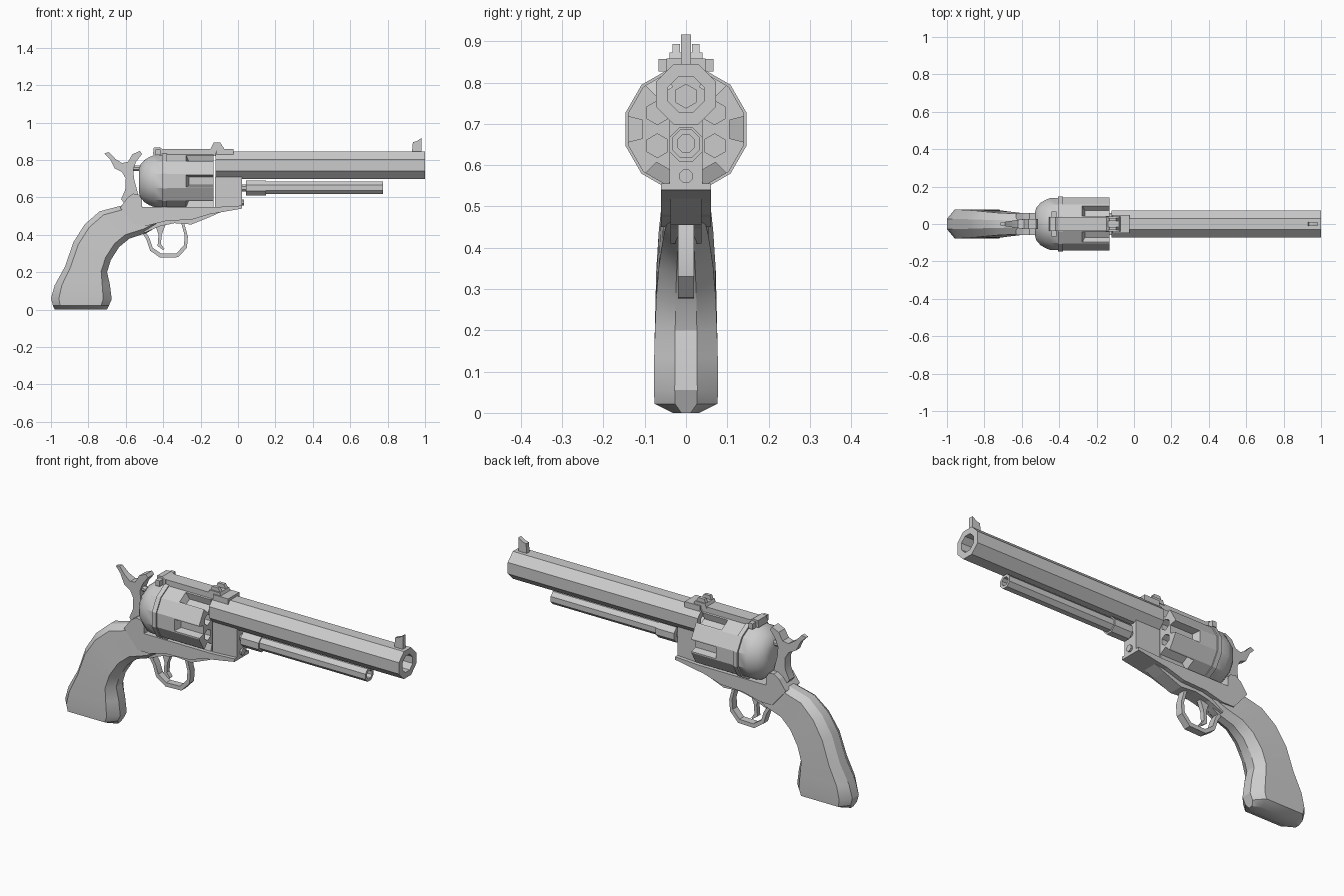
import bpy, bmesh
from math import cos, sin, pi
from mathutils import Matrix

if "Cube" in bpy.data.objects:
    bpy.data.objects.remove(bpy.data.objects["Cube"])

steel = bpy.data.materials.new("plain grey")
steel.use_nodes = True
GREY = (0.6, 0.6, 0.6, 1)
steel.diffuse_color = GREY
steel.node_tree.nodes["Principled BSDF"].inputs["Base Color"].default_value = GREY


def finish(name, bm, smooth=None):
    """Turn a bmesh into a grey object, optionally smooth below an angle."""
    bmesh.ops.recalc_face_normals(bm, faces=bm.faces)
    mesh = bpy.data.meshes.new(name)
    bm.to_mesh(mesh)
    bm.free()
    mesh.materials.append(steel)
    obj = bpy.data.objects.new(name, mesh)
    bpy.context.collection.objects.link(obj)
    if smooth:
        bpy.ops.object.select_all(action='DESELECT')
        obj.select_set(True)
        bpy.context.view_layer.objects.active = obj
        bpy.ops.object.shade_smooth_by_angle(angle=smooth)
    return obj


def skin(bm, rings, closed=False):
    """Bridge rings of equal length; cap the ends or close the loop."""
    loops = [[bm.verts.new(p) for p in ring] for ring in rings]
    n = len(loops[0])
    pairs = list(zip(loops, loops[1:]))
    if closed:
        pairs.append((loops[-1], loops[0]))
    else:
        bm.faces.new(loops[0])
        bm.faces.new(loops[-1])
    for a, b in pairs:
        for i in range(n):
            j = (i + 1) % n
            bm.faces.new((a[i], a[j], b[j], b[i]))


def lathe_rings(profile, sides, z, y=0):
    """Polygonal rings along x, r being the distance to the flats."""
    angles = [(i + 0.5) * 2 * pi / sides for i in range(sides)]
    k = 1 / cos(pi / sides)
    return [[(x, y + r * k * cos(a), z + r * k * sin(a)) for a in angles]
            for x, r in profile]


def lathe(name, profile, sides, z, closed=False, y=0, smooth=None):
    bm = bmesh.new()
    skin(bm, lathe_rings(profile, sides, z, y), closed)
    return finish(name, bm, smooth)


def prism(name, outline, half, smooth=None):
    """Side outline in x, z made solid; half is a width or a rule on x."""
    width = half if callable(half) else lambda x: half
    bm = bmesh.new()
    skin(bm, [[(x, s * width(x), z) for x, z in outline] for s in (-1, 1)])
    return finish(name, bm, smooth)


def box(name, x0, x1, half, z0, z1):
    return prism(name, [(x0, z0), (x1, z0), (x1, z1), (x0, z1)], half)


# Barrel, hollow octagon, with front sight
BARREL_Z = 0.772
lathe("barrel", [(-0.12, 0.073), (1, 0.073), (1, 0.043), (-0.12, 0.043)],
      8, BARREL_Z, closed=True)
prism("front_sight", [(0.93, 0.84), (0.98, 0.84), (0.98, 0.917), (0.955, 0.9),
                      (0.935, 0.895)], 0.012)

# Ejector rod housing below the barrel
lathe("ejector_housing", [(0.14, 0.034), (0.775, 0.034), (0.775, 0.021), (0.7, 0.021)],
      8, 0.652)
lathe("ejector_collar", [(0.043, 0.041), (0.15, 0.041)], 8, 0.65)
lathe("ejector_shaft", [(0, 0.018), (0.06, 0.018)], 8, 0.65)
lathe("cylinder_pin", [(0, 0.016), (0.032, 0.016)], 8, 0.573)

# Cylinder with six flutes and six chambers
AXIS = 0.687
cylinder = lathe("cylinder", [(-0.385, 0.141), (-0.28, 0.141), (-0.13, 0.141)], 12, AXIS)
bm = bmesh.new()
for i in range(6):
    a = i * pi / 3
    start = len(bm.verts)
    skin(bm, [[(x, r, -w), (-0.1, r, -w), (-0.1, r, w), (x, r, w)]
              for r, w, x in ((0.105, 0.022, -0.262), (0.16, 0.036, -0.285))])
    bm.verts.ensure_lookup_table()
    spin = Matrix.Translation((0, 0, AXIS)) @ Matrix.Rotation(a, 4, 'X')
    bmesh.ops.transform(bm, matrix=spin, verts=bm.verts[start:])
    b = a + pi / 6
    skin(bm, lathe_rings([(-0.3, 0.025), (-0.1, 0.025)], 6,
                         AXIS + 0.08 * sin(b), 0.08 * cos(b)))
cutter = finish("cylinder_cutter", bm)
cutter.hide_render = True
mod = cylinder.modifiers.new("cuts", 'BOOLEAN')
mod.operation = 'DIFFERENCE'
mod.solver = 'EXACT'
mod.object = cutter
bpy.context.view_layer.objects.active = cylinder
bpy.ops.object.modifier_apply(modifier=mod.name)
bpy.data.objects.remove(cutter)

lathe("cylinder_band", [(-0.405, 0.147), (-0.38, 0.147)], 12, AXIS)
lathe("recoil_shield", [(-0.53, 0.06), (-0.522, 0.088), (-0.5, 0.113), (-0.475, 0.128),
                        (-0.45, 0.138), (-0.4, 0.138)], 12, AXIS, smooth=0.5)

# Frame: top strap, front block, lower body
box("top_strap", -0.42, -0.1, 0.037, 0.82, 0.858)
box("strap_front", -0.115, -0.025, 0.047, 0.825, 0.858)
box("strap_rear_plate", -0.44, -0.415, 0.067, 0.827, 0.857)
prism("rear_lip", [(-0.455, 0.83), (-0.4, 0.83), (-0.4, 0.855), (-0.42, 0.868),
                   (-0.45, 0.866)], 0.038)
box("front_block", -0.122, 0.022, 0.04, 0.54, 0.71)
prism("lower_frame",
      [(-0.63, 0.545), (-0.59, 0.6), (-0.56, 0.62), (-0.53, 0.615), (-0.513, 0.59),
       (-0.513, 0.548), (-0.12, 0.548), (0.022, 0.556), (0.022, 0.54), (-0.15, 0.51),
       (-0.25, 0.48), (-0.38, 0.475), (-0.48, 0.45), (-0.55, 0.45)], 0.06)
prism("frame_underside",
      [(-0.52, 0.5), (-0.05, 0.54), (-0.15, 0.495), (-0.25, 0.455), (-0.34, 0.462),
       (-0.42, 0.445), (-0.5, 0.41)], 0.038)

# Rear sight: a base and two ears
prism("rear_sight_base", [(-0.15, 0.85), (-0.07, 0.85), (-0.08, 0.873), (-0.14, 0.873)],
      0.04)
for side in (-1, 1):
    ear = prism("rear_sight_ear", [(-0.145, 0.86), (-0.075, 0.86), (-0.095, 0.893),
                                   (-0.13, 0.893)], 0.009)
    ear.location.y = side * 0.024

# Hammer, with a spur that narrows to its tip
prism("hammer",
      [(-0.715, 0.835), (-0.69, 0.842), (-0.655, 0.805), (-0.62, 0.783), (-0.588, 0.79),
       (-0.565, 0.83), (-0.525, 0.848), (-0.513, 0.832), (-0.545, 0.79), (-0.56, 0.75),
       (-0.556, 0.7), (-0.535, 0.62), (-0.56, 0.57), (-0.61, 0.57), (-0.625, 0.59),
       (-0.603, 0.64), (-0.6, 0.7), (-0.62, 0.735), (-0.66, 0.755), (-0.685, 0.805)],
      lambda x: min(0.026, 0.008 + 0.15 * (x + 0.715)), smooth=0.5)
lathe("firing_pin", [(-0.57, 0.014), (-0.49, 0.014)], 8, 0.755)

# Trigger and its guard
guard = [(-0.53, 0.44), (-0.49, 0.375), (-0.47, 0.315), (-0.415, 0.277), (-0.32, 0.28),
         (-0.273, 0.33), (-0.268, 0.39), (-0.29, 0.47)]
centre = (-0.38, 0.42)
inner = [tuple(c + (v - c) * 0.85 for v, c in zip(p, centre)) for p in guard]
prism("trigger_guard", guard + inner[::-1], 0.019, smooth=0.6)
prism("trigger", [(-0.445, 0.46), (-0.425, 0.4), (-0.43, 0.34), (-0.4, 0.318),
                  (-0.394, 0.325), (-0.412, 0.35), (-0.408, 0.4), (-0.385, 0.46)], 0.012)

# Grip: sections from butt to frame as (back, front, half width)
grip = [((-0.98, 0), (-0.70, 0), 0.032),
        ((-0.99, 0.022), (-0.69, 0.022), 0.076),
        ((-1.0, 0.06), (-0.675, 0.055), 0.078),
        ((-0.98, 0.13), (-0.685, 0.135), 0.077),
        ((-0.925, 0.23), (-0.70, 0.2), 0.075),
        ((-0.88, 0.36), (-0.68, 0.265), 0.072),
        ((-0.82, 0.455), (-0.635, 0.335), 0.066),
        ((-0.74, 0.525), (-0.58, 0.38), 0.059),
        ((-0.615, 0.558), (-0.487, 0.41), 0.054),
        ((-0.53, 0.57), (-0.42, 0.45), 0.045)]
section = [(0, 0.35), (0.13, 1), (0.86, 1), (1, 0.35)]
section += [(t, -w) for t, w in reversed(section)]
bm = bmesh.new()
skin(bm, [[(b[0] + (f[0] - b[0]) * t, w * half, b[1] + (f[1] - b[1]) * t)
           for t, w in section] for b, f, half in grip])
finish("grip", bm, smooth=0.5)
